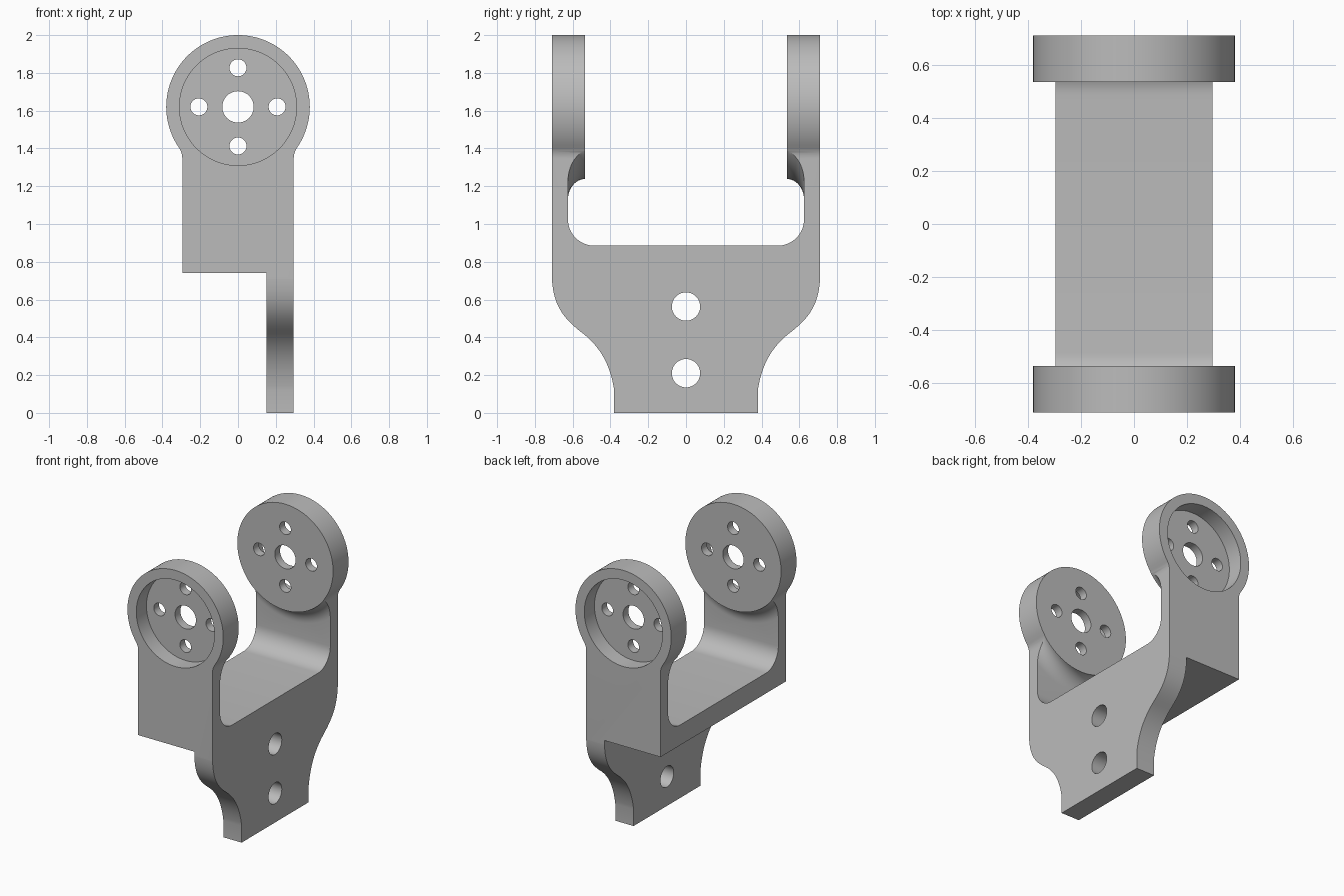
import bpy, bmesh
from math import sin, cos, pi, radians, atan2, sqrt
from mathutils import Vector

if "Cube" in bpy.data.objects:
    bpy.data.objects.remove(bpy.data.objects["Cube"])

HUB_Z, HUB_R = 1.62, 0.38       # bearing hubs
HALF_W, HALF_D = 0.295, 0.71    # bracket half width and half depth
HUB_IN, ARM_IN = 0.535, 0.625   # inner faces of hub and arm
FLOOR = 0.885                   # bottom of the opening

grey = bpy.data.materials.new("machined_grey")
grey.use_nodes = True
grey.diffuse_color = (0.5, 0.5, 0.5, 1)
grey.node_tree.nodes["Principled BSDF"].inputs["Base Color"].default_value = (0.5, 0.5, 0.5, 1)


def arc(cx, cy, r, a0, a1, n):
    angles = [a0 + (a1 - a0) * i / n for i in range(n + 1)]
    return [(cx + r * cos(a), cy + r * sin(a)) for a in angles]


def bezier(p0, p1, p2, p3, n=16):
    a, b, c, d = map(Vector, (p0, p1, p2, p3))
    ts = [i / n for i in range(n + 1)]
    return [tuple(a * (1 - t)**3 + b * 3 * t * (1 - t)**2 + c * 3 * t * t * (1 - t) + d * t**3) for t in ts]


def prism(name, pts, axis, lo, hi):
    """Extrude an outline along x (points are y, z) or y (points are x, z)."""
    bm = bmesh.new()
    place = (lambda u, v: (lo, u, v)) if axis == "x" else (lambda u, v: (u, lo, v))
    face = bm.faces.new([bm.verts.new(place(u, v)) for u, v in pts])
    new = bmesh.ops.extrude_face_region(bm, geom=[face])["geom"]
    step = Vector((hi - lo, 0, 0)) if axis == "x" else Vector((0, hi - lo, 0))
    bmesh.ops.translate(bm, vec=step, verts=[g for g in new if isinstance(g, bmesh.types.BMVert)])
    return finish(name, bm)


def lathe(name, profile, n=96):
    """Closed solid turned about the hub axis from (radius, y) pairs."""
    bm = bmesh.new()
    rings = [[bm.verts.new((r * cos(2 * pi * i / n), y, HUB_Z + r * sin(2 * pi * i / n)))
              for i in range(n)] for r, y in profile]
    for a, b in zip(rings, rings[1:]):
        for i in range(n):
            j = (i + 1) % n
            bm.faces.new((a[i], a[j], b[j], b[i]))
    bm.faces.new(rings[0])
    bm.faces.new(rings[-1])
    return finish(name, bm)


def finish(name, bm):
    bmesh.ops.recalc_face_normals(bm, faces=bm.faces)
    mesh = bpy.data.meshes.new(name)
    bm.to_mesh(mesh)
    bm.free()
    mesh.materials.append(grey)
    ob = bpy.data.objects.new(name, mesh)
    bpy.context.collection.objects.link(ob)
    return ob


def cut(target, cutter):
    mod = target.modifiers.new("cut", "BOOLEAN")
    mod.operation, mod.solver, mod.object = "DIFFERENCE", "EXACT", cutter
    bpy.context.view_layer.objects.active = target
    bpy.ops.object.modifier_apply(modifier=mod.name)
    bpy.data.objects.remove(cutter)


# Front outline: round hub flaring into the arm, stepped foot on one side
flare_r = 0.1
fx = HALF_W + flare_r
drop = sqrt((HUB_R + flare_r)**2 - fx**2)
tilt = atan2(drop, fx)
flare = arc(fx, HUB_Z - drop, flare_r, pi, pi - tilt, 8)
hub = arc(0, HUB_Z, HUB_R, -tilt, pi + tilt, 80)
outline = ([(0.15, 0), (HALF_W, 0)] + flare[:-1] + hub
           + [(-x, z) for x, z in reversed(flare[:-1])]
           + [(-HALF_W, 0.74), (0.15, 0.74)])
bracket = prism("bracket", outline, "y", -HALF_D, HALF_D)

# Rounded opening between the arms, leaving the hubs and their fillets
cr = 0.14
left_corner = arc(-ARM_IN + cr, FLOOR + cr, cr, pi, 1.5 * pi, 12)
right_corner = [(-y, z) for y, z in reversed(left_corner)]
opening = prism("opening_cutter", left_corner + right_corner + [(ARM_IN, 2.3), (-ARM_IN, 2.3)], "x", -0.8, 0.8)
fillet = [(HUB_R + 0.002 + 0.11 * (1 - cos(a)), HUB_IN + (ARM_IN - HUB_IN) * sin(a))
          for a in [i * pi / 24 for i in range(13)]]
for s in (-1, 1):
    profile = [(r, s * y) for r, y in fillet + [(fillet[-1][0], 0.7)]]
    cut(opening, lathe("hub_keeper", profile))
cut(bracket, opening)

# Curved shoulders narrowing to the foot
curve = (bezier((0.711, 0.737), (0.708, 0.57), (0.65, 0.50), (0.545, 0.42))
         + bezier((0.545, 0.42), (0.45, 0.345), (0.40, 0.25), (0.38, 0.12))[1:])
for s in (-1, 1):
    shape = curve + [(0.38, -0.1), (0.9, -0.1), (0.9, 0.737)]
    cut(bracket, prism("shoulder_cutter", [(s * y, z) for y, z in shape], "x", 0.05, 0.5))

# Mounting holes through the foot
for z in (0.21, 0.563):
    cut(bracket, prism("foot_hole", arc(0, z, 0.075, 0, 2 * pi, 40)[:-1], "x", 0, 0.5))

# Bearing recesses on the outer faces of the hubs
for s in (-1, 1):
    cut(bracket, lathe("recess_cutter", [(0.31, s * 0.595), (0.31, s * 0.9)], 80))

# Centre bore and four bolt holes through both hubs
cut(bracket, lathe("bore", [(0.083, -1), (0.083, 1)], 40))
for k in range(4):
    a = k * pi / 2
    ring = arc(0.207 * cos(a), HUB_Z + 0.207 * sin(a), 0.045, 0, 2 * pi, 28)[:-1]
    cut(bracket, prism("bolt_hole", ring, "y", -1, 1))

# Smooth curved walls, sharp edges kept
for ob in bpy.context.selected_objects:
    ob.select_set(False)
bracket.select_set(True)
bpy.context.view_layer.objects.active = bracket
bpy.ops.object.shade_smooth_by_angle(angle=radians(25))
